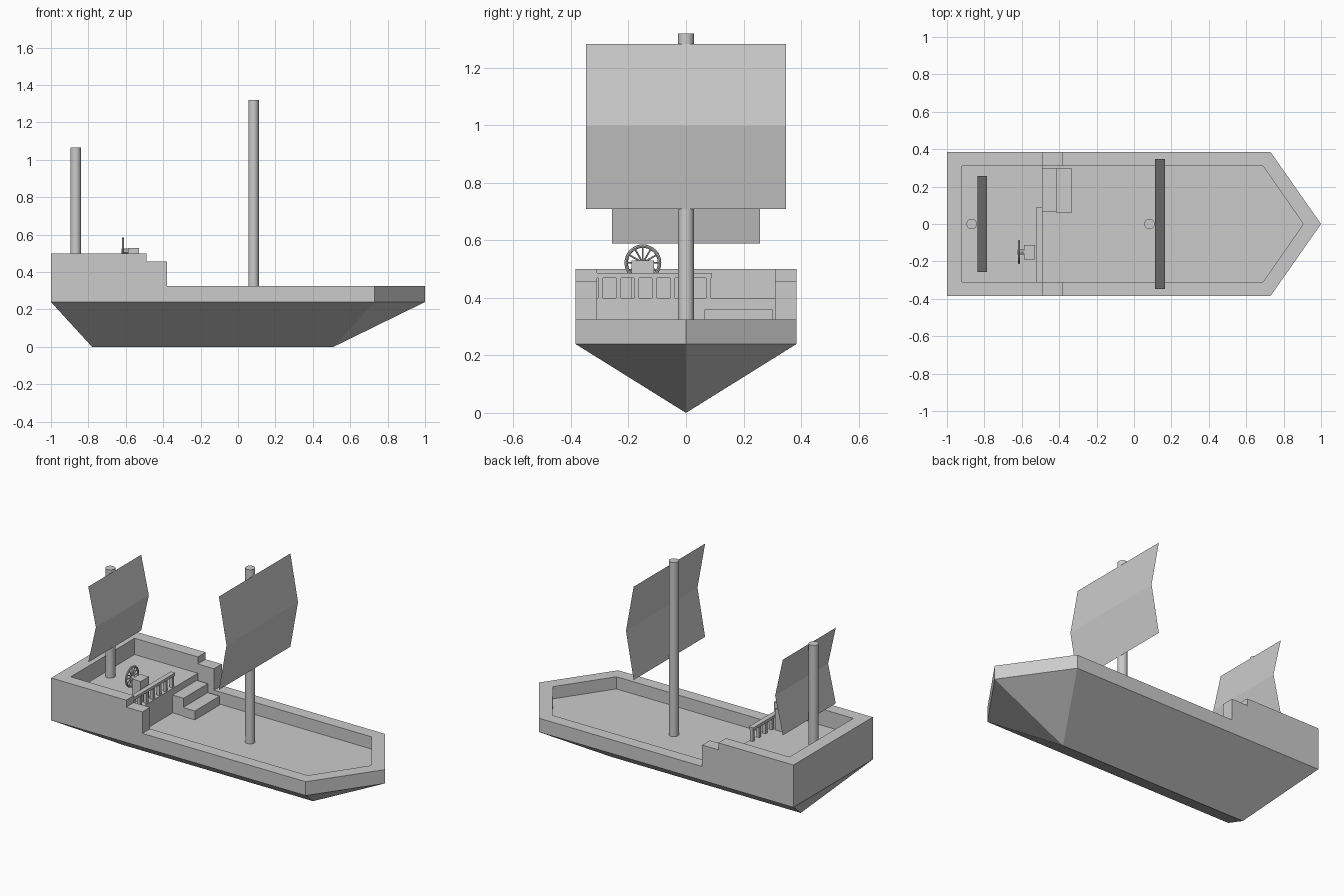
import bpy
from math import pi, cos, sin

if "Cube" in bpy.data.objects:
    bpy.data.objects.remove(bpy.data.objects["Cube"])


def mesh_object(name, verts, faces):
    me = bpy.data.meshes.new(name)
    me.from_pydata(verts, [], faces)
    ob = bpy.data.objects.new(name, me)
    bpy.context.collection.objects.link(ob)
    return ob


def prism(name, outline, z0, z1):
    """Extrude a counter-clockwise xy outline from z0 to z1."""
    n = len(outline)
    verts = [(x, y, z) for z in (z0, z1) for x, y in outline]
    faces = [tuple(reversed(range(n))), tuple(range(n, 2 * n))]
    faces += [(i, (i + 1) % n, n + (i + 1) % n, n + i) for i in range(n)]
    return mesh_object(name, verts, faces)


def box(name, x0, x1, y0, y1, z0, z1):
    return prism(name, [(x0, y0), (x1, y0), (x1, y1), (x0, y1)], z0, z1)


def smooth(ob):
    bpy.ops.object.select_all(action='DESELECT')
    ob.select_set(True)
    bpy.context.view_layer.objects.active = ob
    bpy.ops.object.shade_smooth_by_angle()


def cylinder(name, loc, radius, depth, rot=(0, 0, 0), sides=24):
    bpy.ops.mesh.primitive_cylinder_add(vertices=sides, radius=radius, depth=depth,
                                        location=loc, rotation=rot)
    ob = bpy.context.object
    ob.name = name
    smooth(ob)
    return ob


W, WI = 0.385, 0.31      # outer and inner half widths
RAIL, DECK, POOP = 0.325, 0.25, 0.40

# V-shaped hull: rim loop at z 0.24 over a straight keel
rim = [(-1, -W), (-.78, -W), (.51, -W), (.73, -W), (1, 0),
       (.73, W), (.51, W), (-.78, W), (-1, W)]
verts = [(x, y, .24) for x, y in rim] + [(-.78, 0, 0), (.51, 0, 0)]
A, F = 9, 10
mesh_object("hull", verts, [
    tuple(range(9)),
    (0, A, 1), (1, A, F, 2), (2, F, 3), (3, F, 4),
    (4, F, 5), (5, F, 6), (6, F, A, 7), (7, A, 8), (8, A, 0)])

# main deck and the bulwark around it
inner = [(-.49, -WI), (.69, -WI), (.905, 0), (.69, WI), (-.49, WI)]
outer = [(-.49, -W), (.73, -W), (1, 0), (.73, W), (-.49, W)]
prism("main_deck", inner, .235, DECK)
prism("main_bulwark", outer + inner[::-1], .24, RAIL)

# raised stern deck and its U-shaped bulwark
box("stern_deck", -1, -.49, -W, W, .24, POOP)
prism("stern_bulwark", [(-.49, W), (-1, W), (-1, -W), (-.49, -W), (-.49, -WI),
                        (-.92, -WI), (-.92, WI), (-.49, WI)], POOP, .50)

# bulwark shoulder blocks, one each side
box("shoulder_right", -.49, -.38, -W, -WI, RAIL, .457)
box("shoulder_left", -.49, -.38, WI, W, RAIL, .457)

# steps from main deck up to stern deck
box("upper_step", -.49, -.415, .065, .30, DECK, .36)
box("lower_step", -.415, -.335, .06, .30, DECK, .305)

# balustrade
box("balustrade_rail", -.52, -.49, -WI, .09, .47, .487)
for i in range(7):
    y = -.297 + i * .0625
    box(f"baluster_{i + 1}", -.515, -.495, y - .009, y + .009, POOP, .47)

# steering wheel on its stand
WX, WY, WZ, WR = -.615, -.15, .522, .058
box("wheel_stand", -.588, -.528, -.19, -.112, POOP, .53)
cylinder("wheel_axle", (-.602, WY, WZ - .01), .014, .04, (0, pi / 2, 0), 12)
bpy.ops.mesh.primitive_torus_add(location=(WX, WY, WZ), rotation=(0, pi / 2, 0),
                                 major_radius=WR, minor_radius=.006,
                                 major_segments=32, minor_segments=8)
bpy.context.object.name = "wheel_rim"
smooth(bpy.context.object)
for i in range(12):
    a = i * pi / 6
    cylinder(f"wheel_spoke_{i + 1}", (WX, WY + sin(a) * WR / 2, WZ + cos(a) * WR / 2),
             .003, WR, (-a, 0, 0), 6)


# mast with a single-sheet sail folded forward at mid height
def mast_and_sail(name, mx, base, top, sx, half, levels):
    cylinder(name + "_mast", (mx, 0, (base + top) / 2), .028, top - base)
    xs = (sx, sx + .052, sx)
    verts = [(x, s * half, z) for x, z in zip(xs, levels) for s in (-1, 1)]
    mesh_object(name + "_sail", verts, [(0, 1, 3, 2), (2, 3, 5, 4)])


mast_and_sail("main", .083, DECK, 1.32, .113, .347, (.71, .998, 1.283))
mast_and_sail("stern", -.868, POOP, 1.065, -.838, .257, (.59, .82, 1.055))
